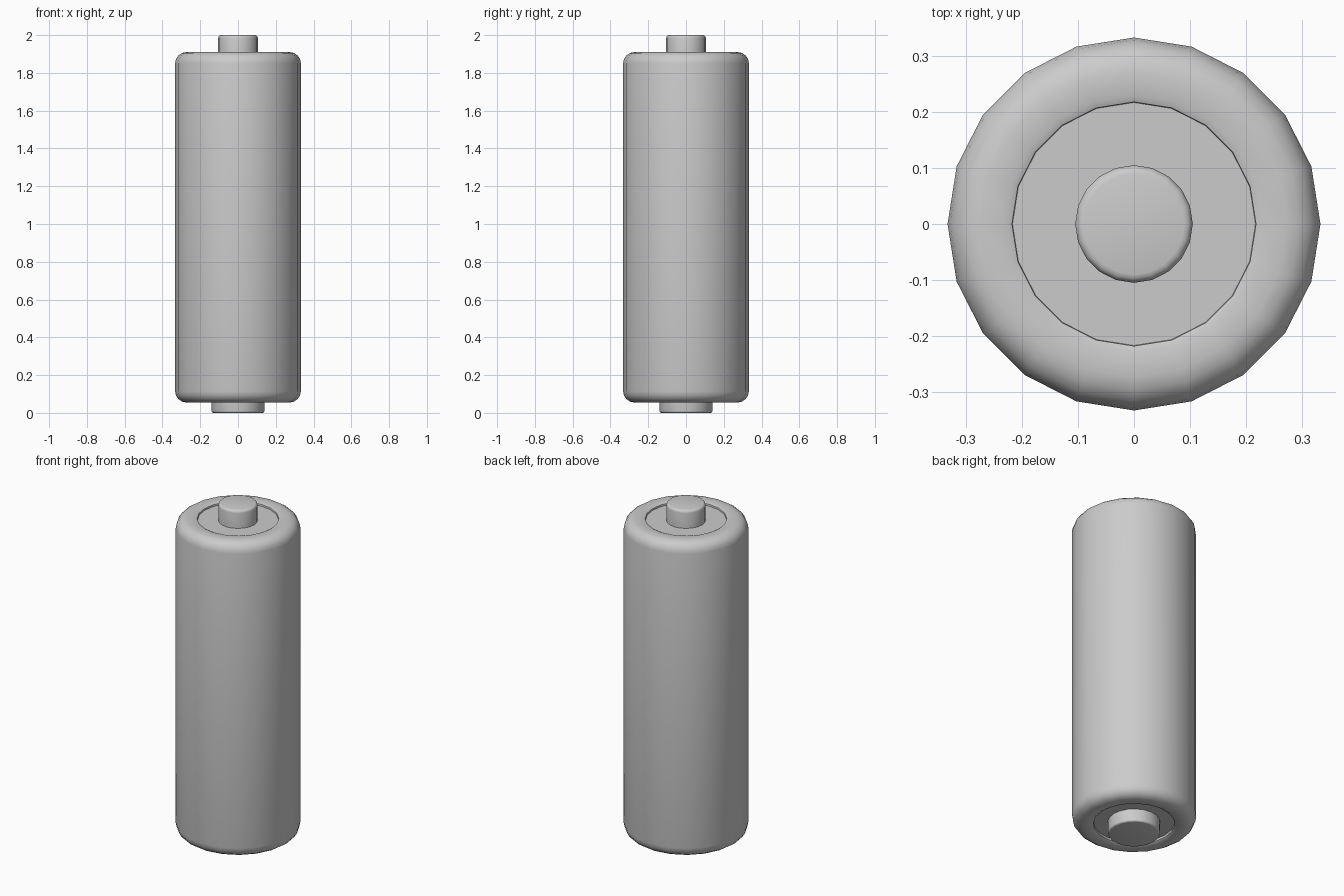
import bpy, bmesh, math

if "Cube" in bpy.data.objects:
    bpy.data.objects.remove(bpy.data.objects["Cube"])

SIDES = 20

def arc(cr, cz, rad, a0, a1, n=4):
    """Rounded corner as (radius, z) points, angles in degrees."""
    return [(cr + rad * math.cos(math.radians(a0 + (a1 - a0) * i / n)),
             cz + rad * math.sin(math.radians(a0 + (a1 - a0) * i / n))) for i in range(n + 1)]

def lathe(name, profile):
    """Spin a (radius, z) profile, listed bottom to top, into a capped solid."""
    bm = bmesh.new()
    rings = [[bm.verts.new((r * math.cos(2 * math.pi * i / SIDES),
                            r * math.sin(2 * math.pi * i / SIDES), z)) for i in range(SIDES)]
             for r, z in profile]
    for lo, hi in zip(rings, rings[1:]):
        for i in range(SIDES):
            j = (i + 1) % SIDES
            bm.faces.new((lo[i], lo[j], hi[j], hi[i]))
    bm.faces.new(rings[0][::-1])
    bm.faces.new(rings[-1])
    mesh = bpy.data.meshes.new(name)
    bm.to_mesh(mesh)
    bm.free()
    obj = bpy.data.objects.new(name, mesh)
    bpy.context.collection.objects.link(obj)
    bpy.ops.object.select_all(action='DESELECT')
    bpy.context.view_layer.objects.active = obj
    obj.select_set(True)
    bpy.ops.object.shade_smooth_by_angle(angle=math.radians(40))
    return obj

# Casing with rolled rims and shallow recessed ends
lathe("casing",
      [(0.217, 0.075), (0.218, 0.063), (0.23, 0.055)]
      + arc(0.273, 0.115, 0.06, -90, 0)
      + arc(0.273, 1.85, 0.06, 0, 90)
      + [(0.23, 1.91), (0.218, 1.905), (0.217, 1.895)])

# Raised positive button
lathe("positive_terminal", [(0.105, 1.88)] + arc(0.09, 1.985, 0.015, 0, 90, 3))

# Wider negative contact
lathe("negative_terminal", arc(0.13, 0.01, 0.01, -90, 0, 3) + [(0.14, 0.09)])
